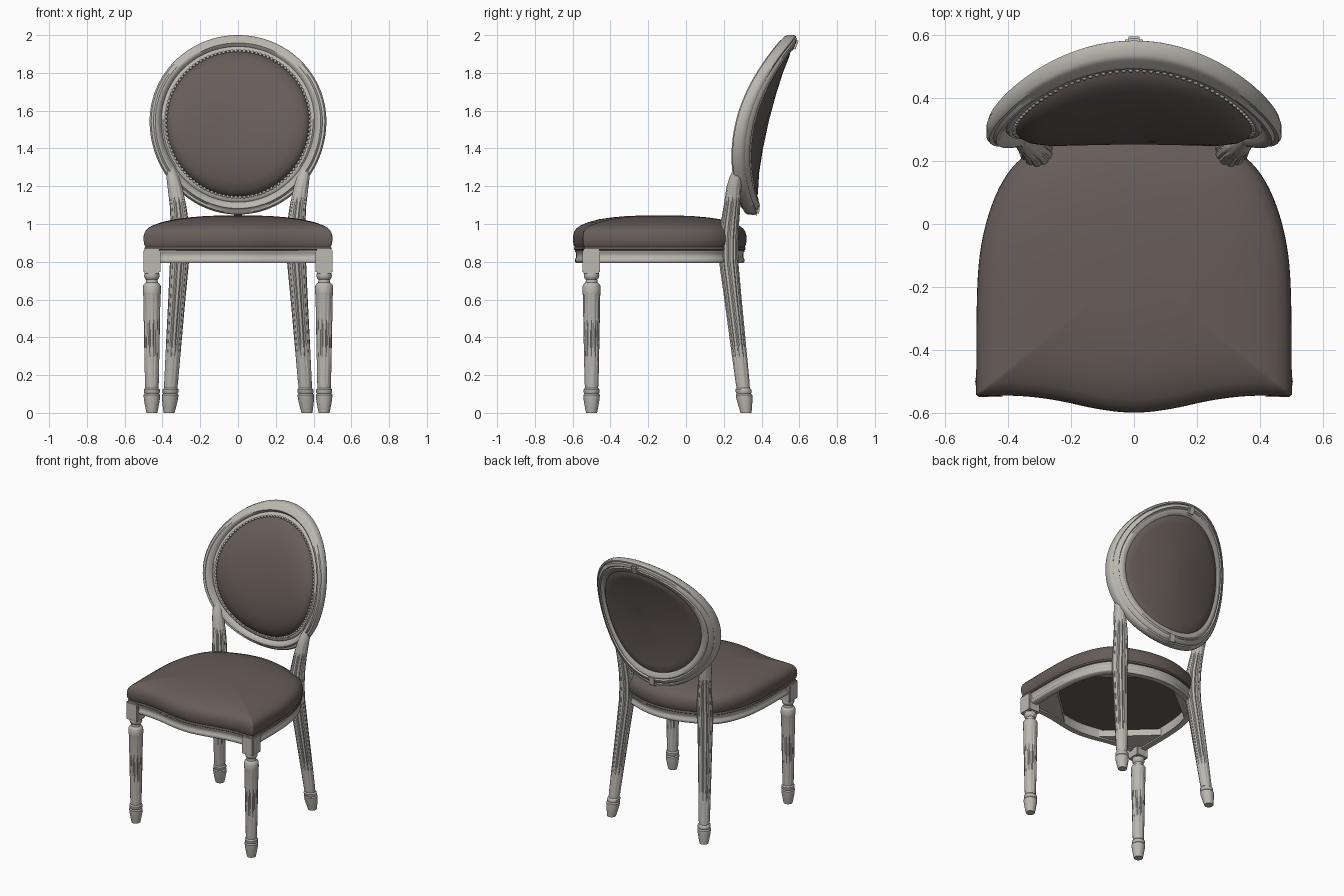
import bpy, bmesh, math
from mathutils import Vector, Matrix

if "Cube" in bpy.data.objects:
    bpy.data.objects.remove(bpy.data.objects["Cube"])


def material(name, color):
    m = bpy.data.materials.new(name)
    m.use_nodes = True
    m.diffuse_color = (*color, 1)
    bsdf = m.node_tree.nodes["Principled BSDF"]
    bsdf.inputs["Base Color"].default_value = (*color, 1)
    bsdf.inputs["Roughness"].default_value = 0.8
    return m


WOOD = material("weathered grey wood", (0.495, 0.48, 0.435))
FABRIC = material("taupe fabric", (0.135, 0.11, 0.10))


def finish(name, bm, mat, angle=40):
    bmesh.ops.recalc_face_normals(bm, faces=bm.faces)
    mesh = bpy.data.meshes.new(name)
    bm.to_mesh(mesh)
    bm.free()
    obj = bpy.data.objects.new(name, mesh)
    bpy.context.collection.objects.link(obj)
    mesh.materials.append(mat)
    bpy.ops.object.select_all(action='DESELECT')
    obj.select_set(True)
    bpy.context.view_layer.objects.active = obj
    bpy.ops.object.shade_smooth_by_angle(angle=math.radians(angle))
    return obj


def loft(name, rings, mat, loop=False, angle=40):
    """Bridge closed rings; loop joins last to first, otherwise ends are capped."""
    bm = bmesh.new()
    rows = [[bm.verts.new(p) for p in ring] for ring in rings]
    n = len(rows[0])
    pairs = list(zip(rows, rows[1:])) + ([(rows[-1], rows[0])] if loop else [])
    for a, b in pairs:
        for i in range(n):
            j = (i + 1) % n
            bm.faces.new((a[i], a[j], b[j], b[i]))
    if not loop:
        bm.faces.new(rows[0])
        bm.faces.new(rows[-1])
    return finish(name, bm, mat, angle)


def box(name, center, size, tilt=0, bevel=0.006):
    bm = bmesh.new()
    bmesh.ops.create_cube(bm, size=1)
    bmesh.ops.scale(bm, vec=size, verts=bm.verts)
    bmesh.ops.bevel(bm, geom=bm.edges[:], offset=bevel, segments=2, affect='EDGES')
    bmesh.ops.transform(bm, verts=bm.verts,
                        matrix=Matrix.Translation(center) @ Matrix.Rotation(tilt, 4, 'X'))
    return finish(name, bm, WOOD)


def interp(keys, z):
    for a, b in zip(keys, keys[1:]):
        if z <= b[0]:
            t = (z - a[0]) / (b[0] - a[0])
            return [p + (q - p) * t for p, q in zip(a[1:], b[1:])]
    return keys[-1][1:]


# Seat outline: half profile, mirrored, corners softened by corner cutting
HALF = [(0, -.602), (.12, -.588), (.25, -.557), (.38, -.543), (.485, -.548), (.5, -.545),
        (.5, -.53), (.5, -.2), (.485, -.05), (.447, .08), (.398, .17), (.34, .225),
        (.25, .265), (.13, .308), (0, .325)]
outline = [Vector(p) for p in HALF] + [Vector((-x, y)) for x, y in HALF[-2:0:-1]]
for _ in range(3):
    cut = []
    for i, p in enumerate(outline):
        q = outline[(i + 1) % len(outline)]
        cut += [p.lerp(q, .25), p.lerp(q, .75)]
    outline = cut
CENTER = Vector((0, -.14))


def seat_ring(s, z, roundness=0):
    ring = []
    for p in outline:
        d = p - CENTER
        ring.append((*(CENTER + d.lerp(d.normalized() * .46, roundness) * s), z))
    return ring


# Upholstered cushion with a piping lip; the crown gets rounder towards the middle
loft("seat_cushion", [seat_ring(s, z, r) for s, z, r in [
    (.9, .86, 0), (.975, .86, 0), (.988, .865, 0), (.988, .874, 0), (.98, .879, 0),
    (.994, .893, 0), (1, .915, 0), (.998, .938, 0), (.985, .959, 0), (.96, .977, .02),
    (.91, .993, .06), (.82, 1.01, .16), (.7, 1.025, .35), (.55, 1.035, .6), (.38, 1.042, .9),
    (.2, 1.045, 1), (.05, 1.046, 1)]], FABRIC)

# Moulded seat rail, open underneath
loft("seat_rail", [seat_ring(s, z) for s, z in [
    (.88, .793), (.962, .793), (.974, .8), (.974, .815), (.962, .822), (.962, .846),
    (.976, .852), (.976, .868), (.88, .868)]], WOOD, loop=True, angle=50)

# Corner braces, front corner posts
BRACES = {"front": [(.46, -.5), (.46, -.23), (.14, -.53), (.3, -.51)],
          "rear": [(.43, 0), (.33, .18), (.1, .265)]}
for side, sx in (("left", 1), ("right", -1)):
    for end, shape in BRACES.items():
        loft(f"{end}_brace_{side}", [[(sx * x, y, z) for x, y in shape] for z in (.803, .85)], WOOD)
    box(f"corner_post_{side}", (sx * .456, -.502, .803), (.09, .094, .128))

# Turned and fluted legs
SIDES = 40


def leg(name, path, profile, sx):
    rings = []
    for z, r, fluted in profile:
        x, y = interp(path, z)
        ring = []
        for i in range(SIDES):
            a = math.tau * i / SIDES
            k = r * (.9 if fluted and i % 4 == 0 else 1)
            ring.append((sx * (x + k * math.cos(a)), y + k * math.sin(a), z))
        rings.append(ring)
    loft(name, rings, WOOD)


FOOT = [(0, .029, 0), (.03, .035, 0), (.07, .042, 0), (.095, .044, 0), (.102, .038, 0),
        (.108, .042, 0), (.124, .042, 0), (.132, .035, 0), (.15, .036, 0), (.16, .037, 1)]
FRONT = FOOT + [(.4, .042, 1), (.62, .046, 1), (.63, .047, 0), (.64, .048, 0), (.672, .047, 0),
                (.682, .042, 0), (.69, .032, 0), (.705, .03, 0), (.712, .037, 0),
                (.725, .041, 0), (.738, .039, 0), (.75, .036, 0)]
REAR = FOOT + [(.4, .042, 1), (.6, .046, 1), (.8, .051, 1), (.9, .052, 1), (1, .049, 1),
               (1.1, .044, 1), (1.2, .039, 1), (1.25, .033, 0), (1.3, .02, 0)]
FRONT_PATH = [(0, .456, -.5), (1, .456, -.5)]
REAR_PATH = [(0, .365, .318), (.4, .338, .272), (.8, .31, .226), (.9, .306, .224),
             (1, .308, .232), (1.1, .318, .244), (1.2, .335, .254), (1.3, .357, .275)]
for side, sx in (("left", 1), ("right", -1)):
    leg(f"front_leg_{side}", FRONT_PATH, FRONT, sx)
    leg(f"rear_leg_{side}", REAR_PATH, REAR, sx)


# Backrest: an oval on a surface that leans back and wraps around the sitter
def back_point(a, s, off):
    x = s * .468 * math.cos(a)
    z = 1.545 + s * (.455 if math.sin(a) > 0 else .495) * math.sin(a)
    y = .34 + .235 * max(z - 1.07, 0) ** 1.5 - .125 * (x / .468) ** 2
    return Vector((x, y + off, z))


def back_ring(s, off, n=96):
    return [back_point(math.tau * i / n, s, off) for i in range(n)]


loft("back_frame", [back_ring(s, o) for s, o in [
    (.8, .03), (.8, -.022), (.825, -.036), (.85, -.034), (.868, -.024), (.885, -.034),
    (.91, -.045), (.935, -.044), (.955, -.03), (.982, -.028), (1, -.014), (1, .018),
    (.988, .033), (.968, .035), (.957, .027), (.945, .04), (.905, .046), (.89, .036),
    (.875, .044), (.835, .04)]], WOOD, loop=True, angle=50)

loft("back_pad", [back_ring(s, o) for s, o in [
    (.03, .022), (.3, .023), (.55, .026), (.7, .032), (.78, .034), (.812, .025),
    (.817, -.015), (.807, -.034), (.785, -.053), (.74, -.073), (.65, -.094), (.5, -.113),
    (.3, -.124), (.15, -.127), (.03, -.128)]], FABRIC)

# Beaded trim between pad and frame
bm = bmesh.new()
for i in range(110):
    bmesh.ops.create_icosphere(bm, subdivisions=1, radius=.0095, matrix=Matrix.Translation(
        back_point(math.tau * i / 110, .815, -.034)))
finish("bead_trim", bm, WOOD, 60)

# Small carved clasps at the top and bottom of the oval
box("top_clasp", (0, .559, 1.957), (.056, .06, .07), -.35, .01)
box("bottom_clasp", (0, .362, 1.085), (.06, .055, .075), -.1, .01)
